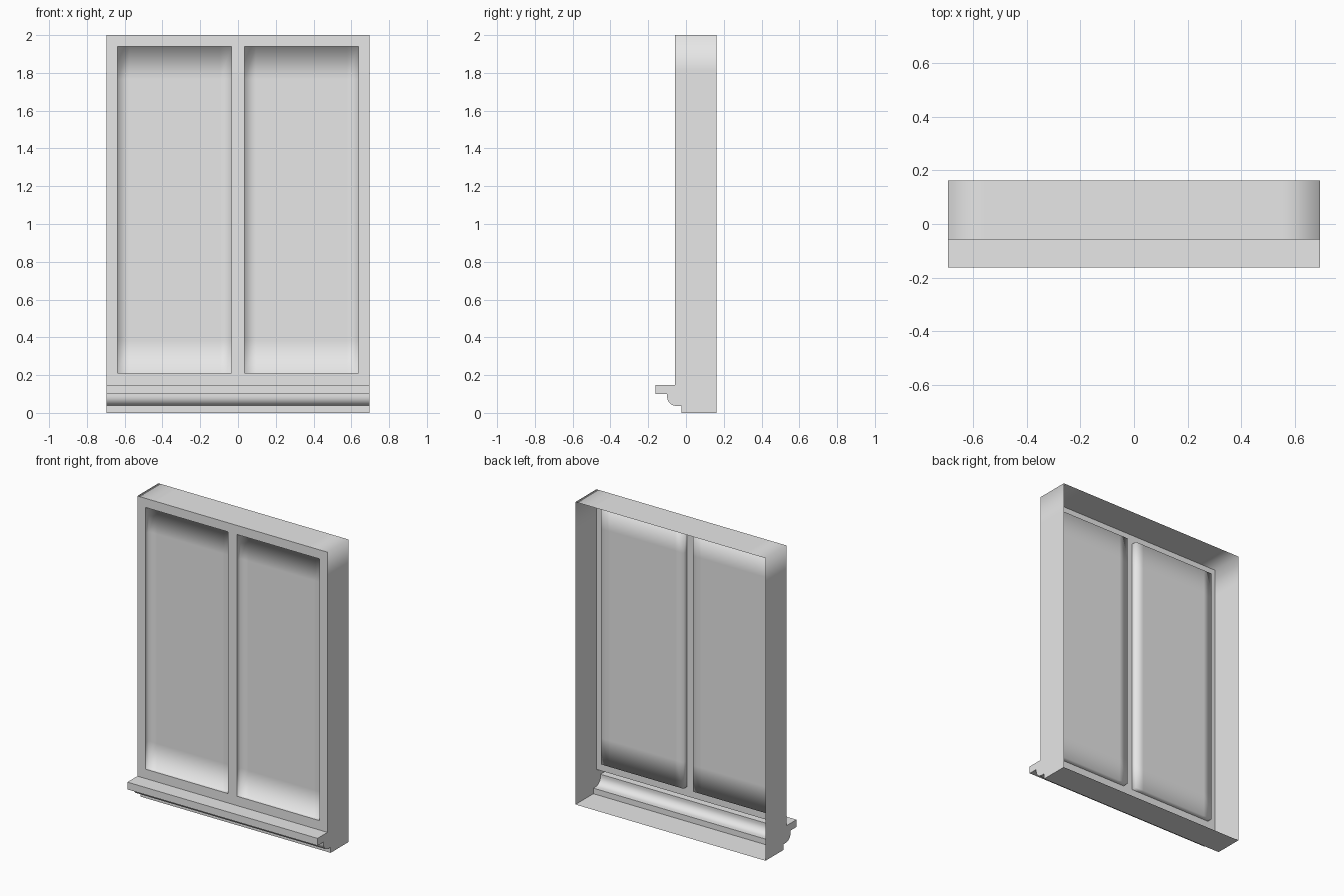
import bpy, bmesh, math
from mathutils import Matrix, Vector

if "Cube" in bpy.data.objects:
    bpy.data.objects.remove(bpy.data.objects["Cube"], do_unlink=True)

HALF, TOP, SILL = 0.695, 2.0, 0.148      # half width, height, top of the sill
FRONT, BACK = -0.058, 0.162              # front and back planes
DEPTH = 0.035                            # recess of the panes

grey = bpy.data.materials.new("plain grey")
grey.use_nodes = True
grey.diffuse_color = (0.8, 0.8, 0.8, 1)
grey.node_tree.nodes["Principled BSDF"].inputs["Base Color"].default_value = (0.8, 0.8, 0.8, 1)


def finish(name, bm, smooth=None):
    """Turn a bmesh into an object, optionally smooth below an angle."""
    mesh = bpy.data.meshes.new(name)
    bm.to_mesh(mesh)
    bm.free()
    mesh.materials.append(grey)
    obj = bpy.data.objects.new(name, mesh)
    bpy.context.collection.objects.link(obj)
    if smooth:
        bpy.ops.object.select_all(action='DESELECT')
        obj.select_set(True)
        bpy.context.view_layer.objects.active = obj
        bpy.ops.object.shade_smooth_by_angle(angle=math.radians(smooth))
    return obj


def sweep(bm, points, offset):
    """Extrude an open line of points into a strip of quads."""
    a = [bm.verts.new(p) for p in points]
    b = [bm.verts.new(Vector(p) + Vector(offset)) for p in points]
    for i in range(len(points) - 1):
        bm.faces.new((a[i], a[i + 1], b[i + 1], b[i]))


# Outer casing: sides and top as one softly shaded sheet, open at the back
corners = [Vector(p) for p in ((-HALF, FRONT, SILL), (-HALF, FRONT, TOP),
                               (HALF, FRONT, TOP), (HALF, FRONT, SILL))]
path = [corners[0]]
for start, end in zip(corners, corners[1:]):
    path += [start.lerp(end, i / 10) for i in range(1, 11)]
bm = bmesh.new()
sweep(bm, path, (0, BACK - FRONT, 0))
for f in bm.faces:
    c = f.calc_center_median()
    f.normal_update()
    if f.normal.dot(Vector((c.x, 0, c.z - 1))) < 0:
        f.normal_flip()
finish("outer_casing", bm, 120)

# Front frame: flat sheet with two tall openings
xs = [-HALF, -0.637, -0.034, 0.034, 0.637, HALF]
zs = [SILL, 0.21, 1.94, TOP]
bm = bmesh.new()
grid = [[bm.verts.new((x, FRONT, z)) for x in xs] for z in zs]
for r in range(len(zs) - 1):
    for c in range(len(xs) - 1):
        if r == 1 and c in (1, 3):
            continue
        bm.faces.new((grid[r][c], grid[r][c + 1], grid[r + 1][c + 1], grid[r + 1][c]))
finish("front_frame", bm)

# Panes: shallow trays set back from the openings, shaded smooth into their rims
for name, x0, x1 in (("right_pane", xs[1], xs[2]), ("left_pane", xs[3], xs[4])):
    bm = bmesh.new()
    bmesh.ops.create_grid(bm, x_segments=10, y_segments=10, size=0.5)
    place = (Matrix.Translation(((x0 + x1) / 2, FRONT + DEPTH, (zs[1] + zs[2]) / 2))
             @ Matrix.Rotation(math.pi / 2, 4, 'X')
             @ Matrix.Diagonal((x1 - x0, zs[2] - zs[1], 1, 1)))
    bmesh.ops.transform(bm, matrix=place, verts=bm.verts)
    rim = bmesh.ops.extrude_edge_only(bm, edges=[e for e in bm.edges if e.is_boundary])
    bmesh.ops.translate(bm, vec=(0, -DEPTH, 0),
                        verts=[g for g in rim["geom"] if isinstance(g, bmesh.types.BMVert)])
    bmesh.ops.recalc_face_normals(bm, faces=bm.faces)
    bm.faces.ensure_lookup_table()
    if bm.faces[0].normal.y > 0:
        bmesh.ops.reverse_faces(bm, faces=bm.faces)
    finish(name, bm, 120)

# Sill: ledge, quarter-round moulding, plinth and underside as one hollow profile
profile = [(FRONT, SILL), (-0.162, SILL), (-0.162, 0.1), (-0.1, 0.1), (-0.1, 0.087)]
for i in range(1, 9):
    t = math.pi / 2 * i / 8
    profile.append((-0.05 - 0.05 * math.cos(t), 0.087 - 0.05 * math.sin(t)))
profile += [(-0.025, 0.037), (-0.025, 0), (BACK, 0)]
bm = bmesh.new()
sweep(bm, [(-HALF, y, z) for y, z in profile], (2 * HALF, 0, 0))
bmesh.ops.recalc_face_normals(bm, faces=bm.faces)
bm.faces.ensure_lookup_table()
if bm.faces[0].normal.z < 0:
    bmesh.ops.reverse_faces(bm, faces=bm.faces)
finish("sill_moulding", bm, 35)

# End caps close the sill profile and carry the side walls to the ground
for name, x in (("right_sill_end", -HALF), ("left_sill_end", HALF)):
    bm = bmesh.new()
    cap = bm.faces.new([bm.verts.new((x, y, z)) for y, z in profile + [(BACK, SILL)]])
    cap.normal_update()
    if cap.normal.x * x < 0:
        cap.normal_flip()
    finish(name, bm)
